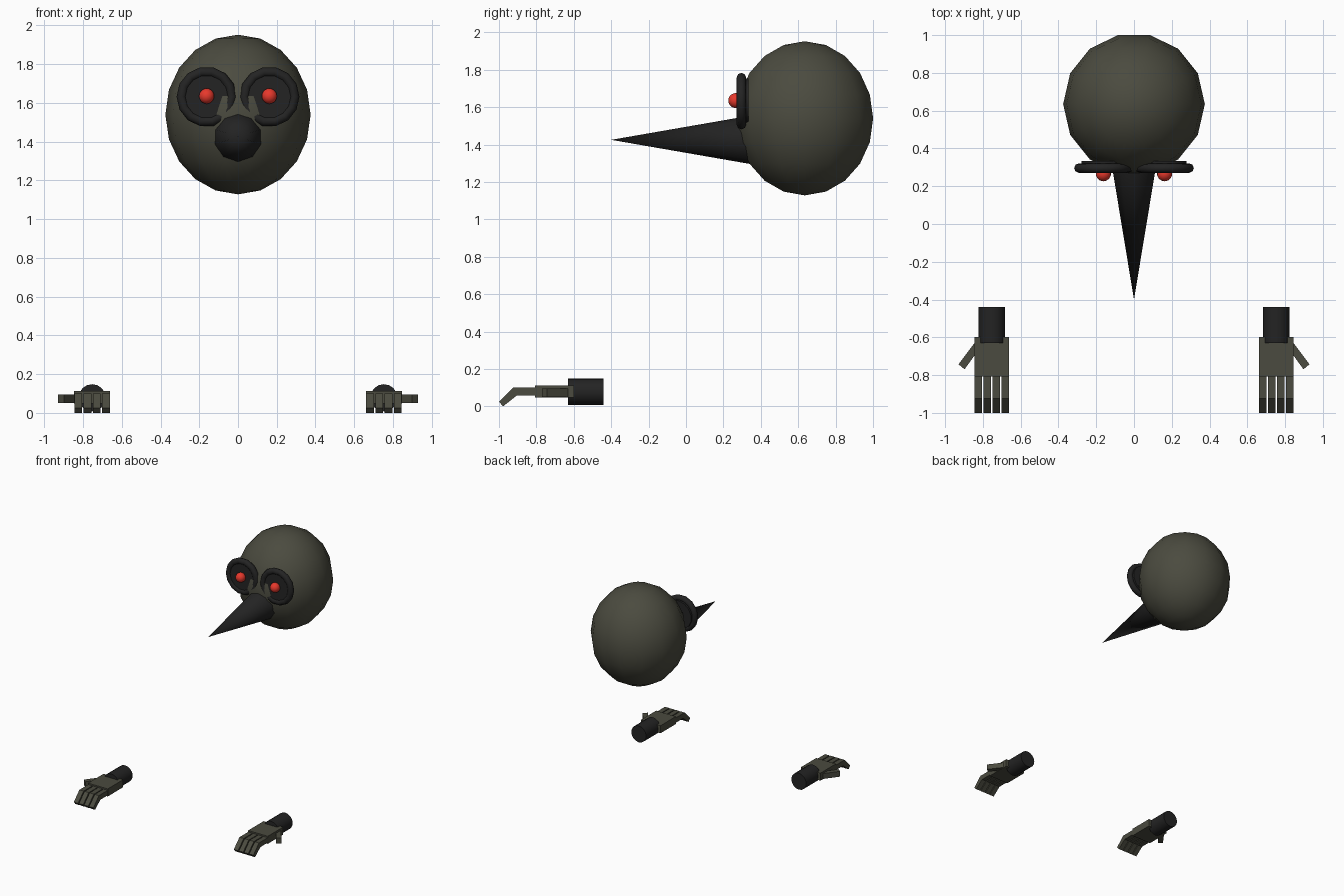
import bpy, bmesh, math
from mathutils import Matrix, Vector

cube = bpy.data.objects.get("Cube")
if cube:
    bpy.data.objects.remove(cube, do_unlink=True)


def material(name, rgb):
    m = bpy.data.materials.new(name)
    m.use_nodes = True
    m.diffuse_color = (*rgb, 1)
    m.node_tree.nodes["Principled BSDF"].inputs["Base Color"].default_value = (*rgb, 1)
    return m


OLIVE = material("dark_olive", (0.07, 0.07, 0.05))
BLACK = material("charcoal", (0.017, 0.017, 0.017))
RED = material("bright_red", (0.8, 0.04, 0.025))
HALF_PI = math.pi / 2


def finish(name, mat, smooth=None):
    """Name, colour and shade the active object."""
    ob = bpy.context.object
    ob.name = ob.data.name = name
    ob.data.materials.append(mat)
    if smooth:
        bpy.ops.object.shade_smooth_by_angle(angle=math.radians(smooth))
    return ob


def prism(name, outline, depth, to_world, mat):
    """Extrude a flat outline by depth along its local z."""
    bm = bmesh.new()
    face = bm.faces.new([bm.verts.new((u, v, 0)) for u, v in outline])
    new = bmesh.ops.extrude_face_region(bm, geom=[face])["geom"]
    moved = [g for g in new if isinstance(g, bmesh.types.BMVert)]
    bmesh.ops.translate(bm, verts=moved, vec=(0, 0, depth))
    bm.transform(to_world)
    bmesh.ops.recalc_face_normals(bm, faces=bm.faces)
    mesh = bpy.data.meshes.new(name)
    bm.to_mesh(mesh)
    bm.free()
    mesh.materials.append(mat)
    ob = bpy.data.objects.new(name, mesh)
    bpy.context.collection.objects.link(ob)
    return ob


# Head: an egg-shaped sphere
bpy.ops.mesh.primitive_uv_sphere_add(segments=14, ring_count=10, radius=1,
                                     location=(0, 0.635, 1.54), rotation=(0, 0, HALF_PI))
finish("head", OLIVE, 60).scale = (0.375, 0.375, 0.412)

# Beak: a long cone sunk into the head
bpy.ops.mesh.primitive_cone_add(vertices=10, radius1=0.139, radius2=0, depth=0.8,
                                location=(0, 0, 1.425), rotation=(HALF_PI, 0, 0))
finish("beak", BLACK, 60)

# Finger seen from the side, as (y, z), with a drooping tip
FINGER = [(-0.79, 0.1), (-0.925, 0.1), (-1.0, 0.025), (-0.978, 0.0),
          (-0.905, 0.058), (-0.79, 0.058)]
# Thumb seen from above, as (x, y) on the +x side
THUMB = [(0.82, -0.6), (0.85, -0.637), (0.929, -0.743), (0.897, -0.769),
         (0.84, -0.69), (0.82, -0.67)]
SIDEWAYS = Matrix(((0, 0, 1, 0), (1, 0, 0, 0), (0, 1, 0, 0), (0, 0, 0, 1)))

for side, s in (("left", 1), ("right", -1)):
    # Eye: rim, backing disc and glowing ball
    ex = 0.162 * s
    bpy.ops.mesh.primitive_torus_add(major_segments=14, minor_segments=8,
                                     major_radius=0.13, minor_radius=0.025,
                                     location=(ex, 0.296, 1.632), rotation=(HALF_PI, 0, 0))
    finish(side + "_eye_rim", BLACK, 60)
    bpy.ops.mesh.primitive_cylinder_add(vertices=14, radius=0.12, depth=0.05,
                                        location=(ex, 0.308, 1.632), rotation=(HALF_PI, 0, 0))
    finish(side + "_eye_disc", BLACK, 40)
    bpy.ops.mesh.primitive_uv_sphere_add(segments=14, ring_count=10, radius=0.04,
                                         location=(ex, 0.266, 1.635))
    finish(side + "_eye", RED, 60)

    # Wrist cuff
    bpy.ops.mesh.primitive_cylinder_add(vertices=16, radius=0.07, depth=0.19,
                                        location=(0.753 * s, -0.535, 0.078),
                                        rotation=(HALF_PI, 0, 0))
    finish(side + "_cuff", BLACK, 40)

    # Palm
    bpy.ops.mesh.primitive_cube_add(size=1, location=(0.753 * s, -0.703, 0.08))
    finish(side + "_palm", OLIVE).scale = (0.185, 0.207, 0.064)

    # Fingers
    for i in range(4):
        x = (0.753 + (i - 1.5) * 0.048) * s - 0.02
        prism(f"{side}_finger_{i + 1}", FINGER, 0.04,
              Matrix.Translation((x, 0, 0)) @ SIDEWAYS, OLIVE)

    # Thumb
    prism(side + "_thumb", THUMB, 0.045,
          Matrix.Translation((0, 0, 0.05)) @ Matrix.Diagonal(Vector((s, 1, 1, 1))), OLIVE)
